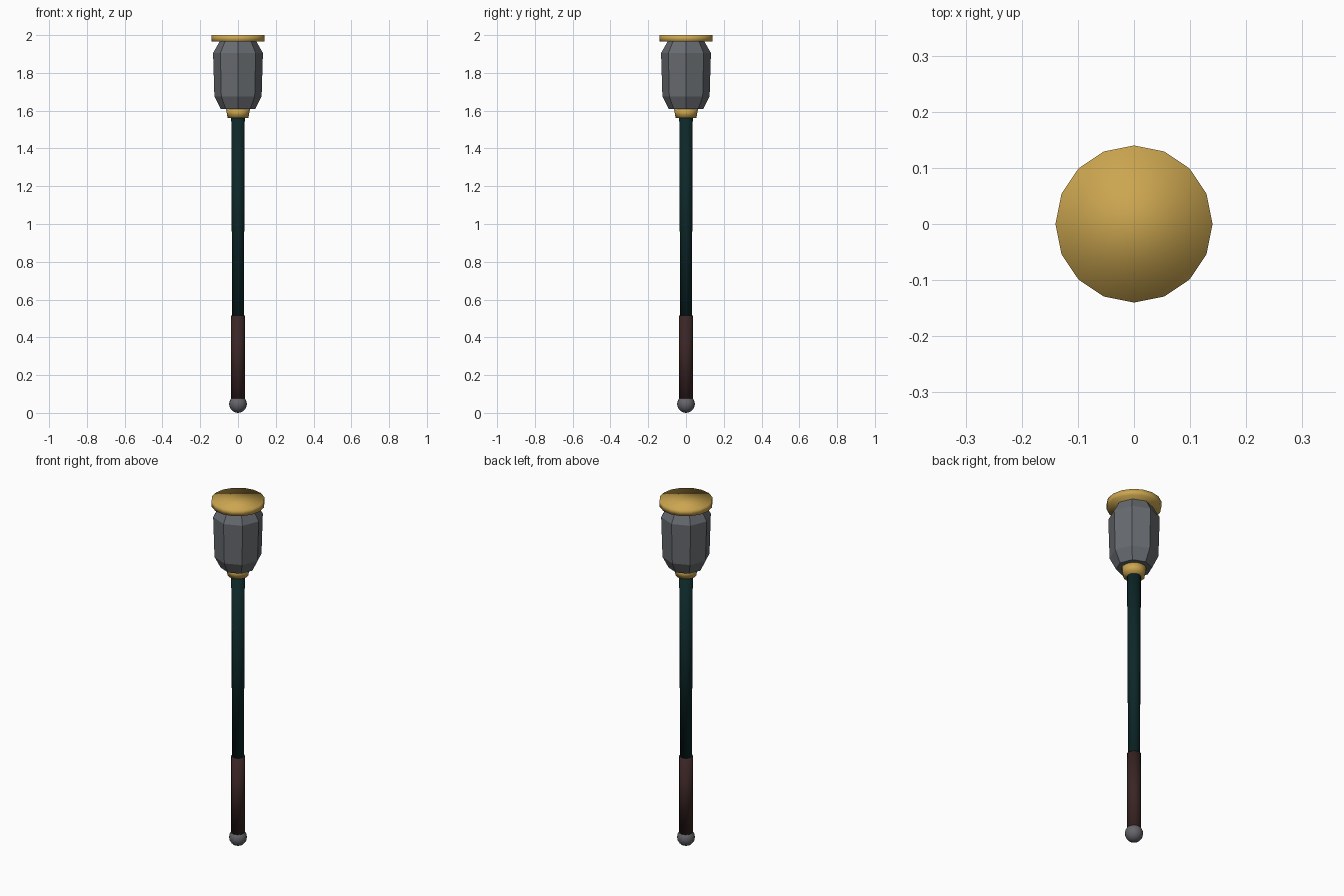
import bpy
import bmesh
from math import cos, sin, tau

if "Cube" in bpy.data.objects:
    bpy.data.objects.remove(bpy.data.objects["Cube"], do_unlink=True)


def material(name, rgb):
    mat = bpy.data.materials.new(name)
    mat.use_nodes = True
    mat.diffuse_color = (*rgb, 1)
    mat.node_tree.nodes["Principled BSDF"].inputs["Base Color"].default_value = (*rgb, 1)
    return mat


def finish(name, bm, mat, smooth):
    bmesh.ops.recalc_face_normals(bm, faces=bm.faces[:])
    for face in bm.faces:
        face.smooth = smooth
    mesh = bpy.data.meshes.new(name)
    bm.to_mesh(mesh)
    bm.free()
    mesh.materials.append(mat)
    obj = bpy.data.objects.new(name, mesh)
    bpy.context.collection.objects.link(obj)
    return obj


def turned(name, profile, sides, mat, smooth=True):
    """Closed turned solid from (radius, height) pairs, bottom to top."""
    bm = bmesh.new()
    rings = [[bm.verts.new((r * cos(tau * i / sides), r * sin(tau * i / sides), z))
              for i in range(sides)] for r, z in profile]
    for low, high in zip(rings, rings[1:]):
        for i in range(sides):
            j = (i + 1) % sides
            bm.faces.new((low[i], low[j], high[j], high[i]))
    bm.faces.new(rings[0][::-1])
    bm.faces.new(rings[-1])
    return finish(name, bm, mat, smooth)


gold = material("gold", (0.60, 0.38, 0.08))
iron = material("dark iron", (0.135, 0.145, 0.16))
steel = material("grey steel", (0.13, 0.13, 0.145))
teal = material("dark teal", (0.004, 0.02, 0.021))
leather = material("brown leather", (0.042, 0.018, 0.018))

# Round pommel at the foot
bm = bmesh.new()
bmesh.ops.create_uvsphere(bm, u_segments=16, v_segments=10, radius=0.047)
bmesh.ops.translate(bm, vec=(0, 0, 0.047), verts=bm.verts[:])
finish("pommel", bm, steel, True)

# Handle and tapered shaft
turned("grip", [(0.037, 0.075), (0.037, 0.515)], 12, leather)
turned("shaft", [(0.031, 0.50), (0.036, 1.60)], 12, teal)

# Collar, faceted head and top cap
turned("collar", [(0.055, 1.562), (0.064, 1.612)], 16, gold)
turned("head", [(0.092, 1.61), (0.125, 1.675), (0.132, 1.905), (0.097, 1.967)],
       8, iron, smooth=False)
turned("top_cap", [(0.14, 1.965), (0.14, 2.0)], 16, gold)
